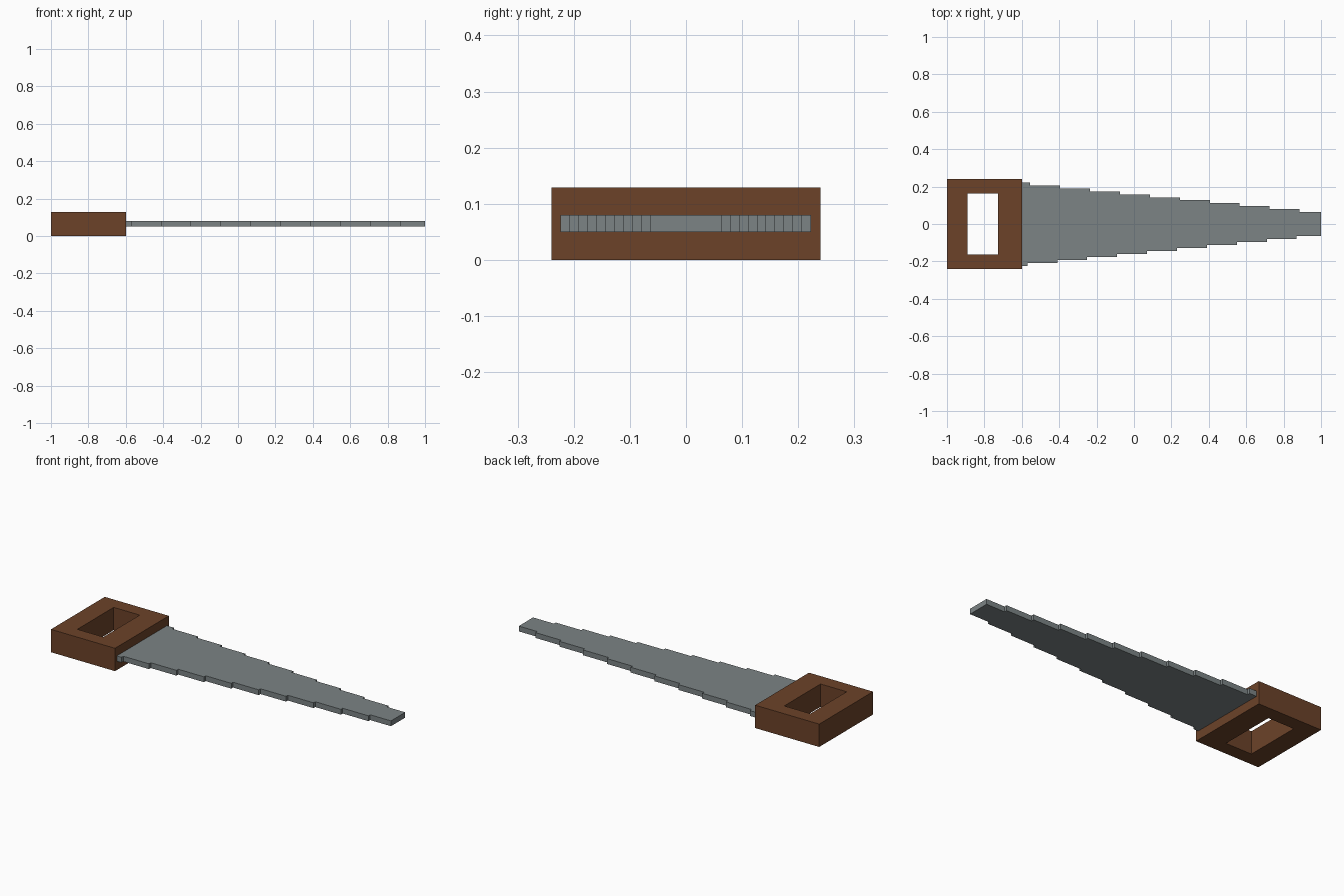
import bpy, bmesh

if "Cube" in bpy.data.objects:
    bpy.data.objects.remove(bpy.data.objects["Cube"])


def make_object(name, bm, color):
    bmesh.ops.recalc_face_normals(bm, faces=bm.faces)
    mesh = bpy.data.meshes.new(name)
    bm.to_mesh(mesh)
    bm.free()
    mat = bpy.data.materials.new(name + "_colour")
    mat.diffuse_color = color
    mat.use_nodes = True
    mat.node_tree.nodes["Principled BSDF"].inputs["Base Color"].default_value = mat.diffuse_color
    mesh.materials.append(mat)
    obj = bpy.data.objects.new(name, mesh)
    bpy.context.collection.objects.link(obj)
    return obj


def extrude_up(bm, height):
    geo = bmesh.ops.extrude_face_region(bm, geom=bm.faces[:])["geom"]
    verts = [v for v in geo if isinstance(v, bmesh.types.BMVert)]
    bmesh.ops.translate(bm, verts=verts, vec=(0, 0, height))


def rectangle(x0, x1, y):
    return [(x0, -y), (x1, -y), (x1, y), (x0, y)]


# Handle: rectangular frame with a grip hole
bm = bmesh.new()
outer = [bm.verts.new((x, y, 0)) for x, y in rectangle(-1.0, -0.6, 0.24)]
inner = [bm.verts.new((x, y, 0)) for x, y in rectangle(-0.89, -0.727, 0.162)]
for i in range(4):
    j = (i + 1) % 4
    bm.faces.new((outer[i], outer[j], inner[j], inner[i]))
extrude_up(bm, 0.129)
make_object("handle", bm, (0.15, 0.055, 0.022, 1))


# Blade: tapering outline with ten square steps on each edge
def stepped_edge(first_step, y_start, sign):
    pts = [(-0.6, sign * y_start)]
    for i in range(10):
        x = first_step + 0.16 * i
        pts.append((x, sign * (y_start - 0.016 * i)))
        pts.append((x, sign * (y_start - 0.016 * (i + 1))))
    pts.append((1.0, pts[-1][1]))
    return pts


bm = bmesh.new()
outline = stepped_edge(-0.57, 0.224, -1) + stepped_edge(-0.555, 0.223, 1)[::-1]
bm.faces.new([bm.verts.new((x, y, 0.05)) for x, y in outline])
extrude_up(bm, 0.03)
make_object("blade", bm, (0.2, 0.23, 0.235, 1))
